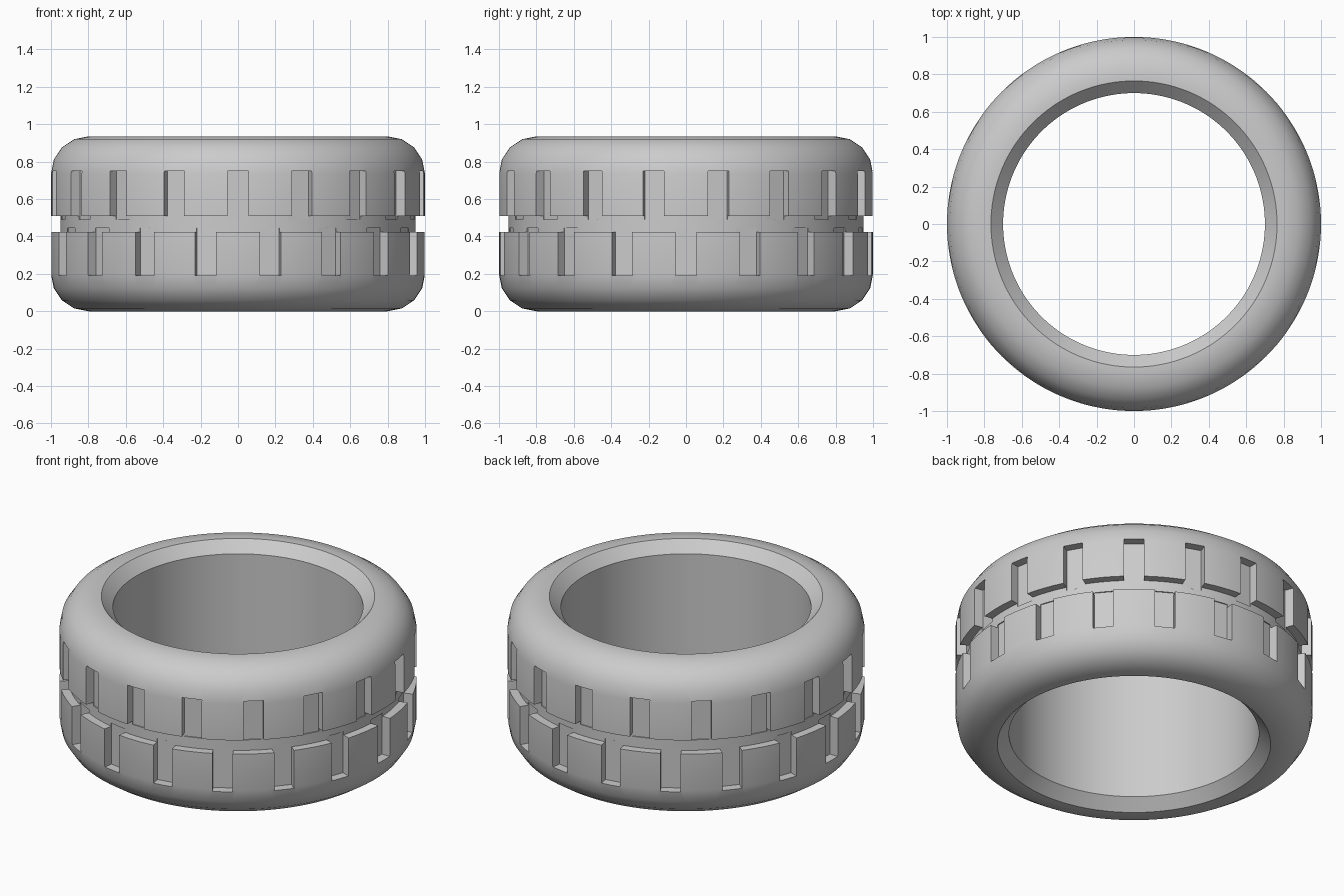
import bpy
import bmesh
from math import cos, sin, radians, pi
from mathutils import Matrix, Vector

cube = bpy.data.objects.get("Cube")
if cube:
    bpy.data.objects.remove(cube)

HEIGHT = 0.935
BORE, LIP = 0.70, 0.765
SHOULDER = 0.2
GROOVE_LOW, GROOVE_HIGH, GROOVE_R = 0.425, 0.51, 0.95
SLOTS, SLOT_WIDTH, SLOT_FLOOR = 18, 0.114, 0.943

rubber = bpy.data.materials.new("grey rubber")
rubber.use_nodes = True
colour = (0.6, 0.6, 0.6, 1)
rubber.diffuse_color = colour
rubber.node_tree.nodes["Principled BSDF"].inputs["Base Color"].default_value = colour


def make_object(name, bm):
    bmesh.ops.recalc_face_normals(bm, faces=bm.faces)
    mesh = bpy.data.meshes.new(name)
    bm.to_mesh(mesh)
    bm.free()
    mesh.materials.append(rubber)
    obj = bpy.data.objects.new(name, mesh)
    bpy.context.collection.objects.link(obj)
    return obj


def shoulder(centre_z, start):
    """Quarter-round shoulder, four segments, swept upwards from start."""
    return [(1 - SHOULDER + SHOULDER * cos(radians(start + 22.5 * i)),
             centre_z + SHOULDER * sin(radians(start + 22.5 * i))) for i in range(5)]


# Tyre body: closed radius/height profile turned around the axis
bevel = LIP - BORE
profile = [(BORE, bevel), (LIP, 0)]
profile += shoulder(SHOULDER, -90)
profile += [(1, GROOVE_LOW), (GROOVE_R, GROOVE_LOW), (GROOVE_R, GROOVE_HIGH), (1, GROOVE_HIGH)]
profile += shoulder(HEIGHT - SHOULDER, 0)
profile += [(LIP, HEIGHT), (BORE, HEIGHT - bevel)]

bm = bmesh.new()
verts = [bm.verts.new((r, 0, z)) for r, z in profile]
edges = [bm.edges.new((v, verts[(i + 1) % len(verts)])) for i, v in enumerate(verts)]
bmesh.ops.spin(bm, geom=verts + edges, cent=(0, 0, 0), axis=(0, 0, 1),
               angle=2 * pi, steps=144, use_merge=True)
bmesh.ops.remove_doubles(bm, verts=bm.verts, dist=0.0001)
tyre = make_object("tyre", bm)

# Tread slots: two staggered rows opening into the centre groove
bm = bmesh.new()
rows = [(GROOVE_HIGH - 0.02, 0.75, 0), (0.19, GROOVE_LOW + 0.02, 0.5)]
for low, high, stagger in rows:
    for i in range(SLOTS):
        turn = Matrix.Rotation(2 * pi * (i + stagger) / SLOTS - pi / 2, 4, 'Z')
        place = Matrix.Translation(Vector((SLOT_FLOOR + 0.1, 0, (low + high) / 2)))
        size = Matrix.Diagonal((0.2, SLOT_WIDTH, high - low, 1))
        bmesh.ops.create_cube(bm, size=1, matrix=turn @ place @ size)
cutter = make_object("slot_cutter", bm)
cutter.hide_render = True

cut = tyre.modifiers.new("tread slots", 'BOOLEAN')
cut.operation = 'DIFFERENCE'
cut.solver = 'EXACT'
cut.object = cutter

bpy.ops.object.select_all(action='DESELECT')
tyre.select_set(True)
bpy.context.view_layer.objects.active = tyre
bpy.ops.object.modifier_apply(modifier=cut.name)
bpy.data.objects.remove(cutter)
bpy.ops.object.shade_smooth_by_angle(angle=radians(30))
